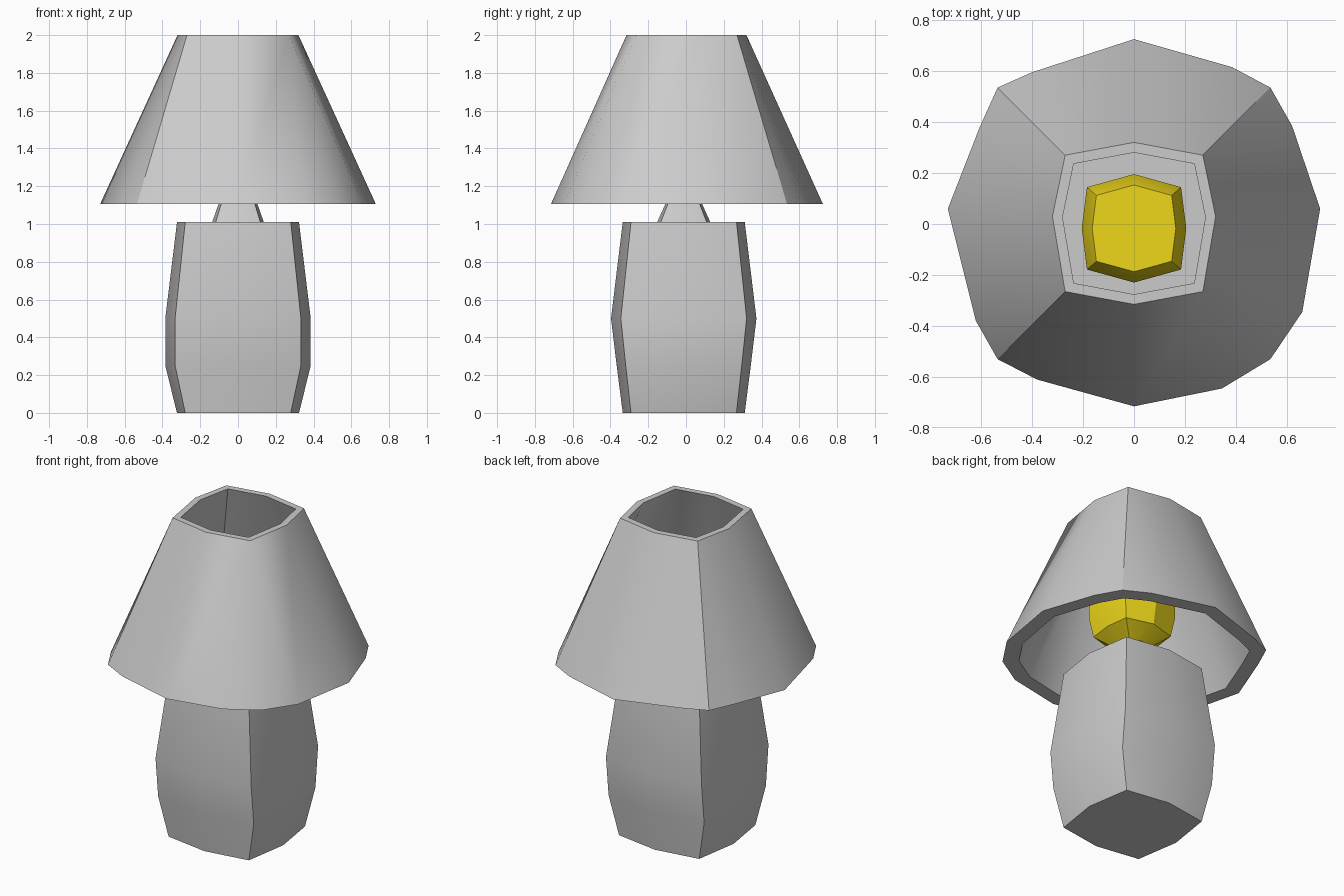
import bpy, bmesh

if "Cube" in bpy.data.objects:
    bpy.data.objects.remove(bpy.data.objects["Cube"])


def octagon(z, mx, my, kx=0.865, ky=0.865, yc=-0.012):
    """Bulged square: four corners and four side midpoints."""
    cx, cy = mx * kx, my * ky
    pts = [(mx, 0), (cx, cy), (0, my), (-cx, cy), (-mx, 0), (-cx, -cy), (0, -my), (cx, -cy)]
    return [(x, y + yc, z) for x, y in pts]


def loft(name, rings, closed=False):
    bm = bmesh.new()
    vs = [[bm.verts.new(p) for p in r] for r in rings]
    n = len(vs[0])
    pairs = list(zip(vs, vs[1:]))
    if closed:
        pairs.append((vs[-1], vs[0]))
    else:
        bm.faces.new(vs[0])
        bm.faces.new(vs[-1])
    for a, b in pairs:
        for i in range(n):
            j = (i + 1) % n
            bm.faces.new((a[i], a[j], b[j], b[i]))
    bmesh.ops.remove_doubles(bm, verts=bm.verts, dist=1e-4)
    bmesh.ops.recalc_face_normals(bm, faces=bm.faces)
    me = bpy.data.meshes.new(name)
    bm.to_mesh(me)
    bm.free()
    ob = bpy.data.objects.new(name, me)
    bpy.context.collection.objects.link(ob)
    bpy.ops.object.select_all(action='DESELECT')
    ob.select_set(True)
    bpy.context.view_layer.objects.active = ob
    bpy.ops.object.shade_smooth_by_angle(angle=0.52)
    return ob


# Bulging base
loft("lamp_base", [octagon(0, 0.323, 0.323), octagon(0.25, 0.385, 0.355),
                   octagon(0.5, 0.385, 0.385), octagon(1.01, 0.323, 0.323)])

# Tapered socket between base and bulb
loft("bulb_socket", [octagon(1.0, 0.14, 0.145), octagon(1.1, 0.105, 0.1),
                     octagon(1.19, 0.075, 0.07)])

# Yellow bulb
bulb = loft("bulb", [octagon(z, 0.205 * s, 0.2125 * s, 0.9, 0.76, -0.017)
                     for z, s in ((1.17, 0.43), (1.24, 0.9), (1.36, 1), (1.47, 1), (1.58, 0.8))])
mat = bpy.data.materials.new("bulb_yellow")
mat.diffuse_color = (0.85, 0.68, 0.01, 1)
mat.use_nodes = True
mat.node_tree.nodes["Principled BSDF"].inputs["Base Color"].default_value = mat.diffuse_color
bulb.data.materials.append(mat)

# Hollow shade: irregular lower rim fans up to an eight-sided upper rim
lower = [(0.73, 0.06), (0.62, 0.385), (0.535, 0.535), (0.385, 0.615),
         (0, 0.725), (-0.4, 0.595), (-0.535, 0.535), (-0.605, 0.38),
         (-0.73, 0.06), (-0.62, -0.38), (-0.535, -0.53), (-0.38, -0.61),
         (0, -0.715), (0.345, -0.645), (0.535, -0.53), (0.66, -0.345)]
mids = [(0.32, 0.03), (0, 0.32), (-0.32, 0.03), (0, -0.315)]
corners = [(0.27, 0.27), (-0.27, 0.27), (-0.27, -0.265), (0.27, -0.265)]
upper = []
for m, c in zip(mids, corners):
    upper += [m, c, c, c]


def rim(pts, z, s=1.0):
    return [(x * s, y * s, z) for x, y in pts]


loft("lampshade", [rim(lower, 1.105), rim(upper, 2.0),
                   rim(upper, 2.0, 0.875), rim(lower, 1.105, 0.875)], closed=True)
